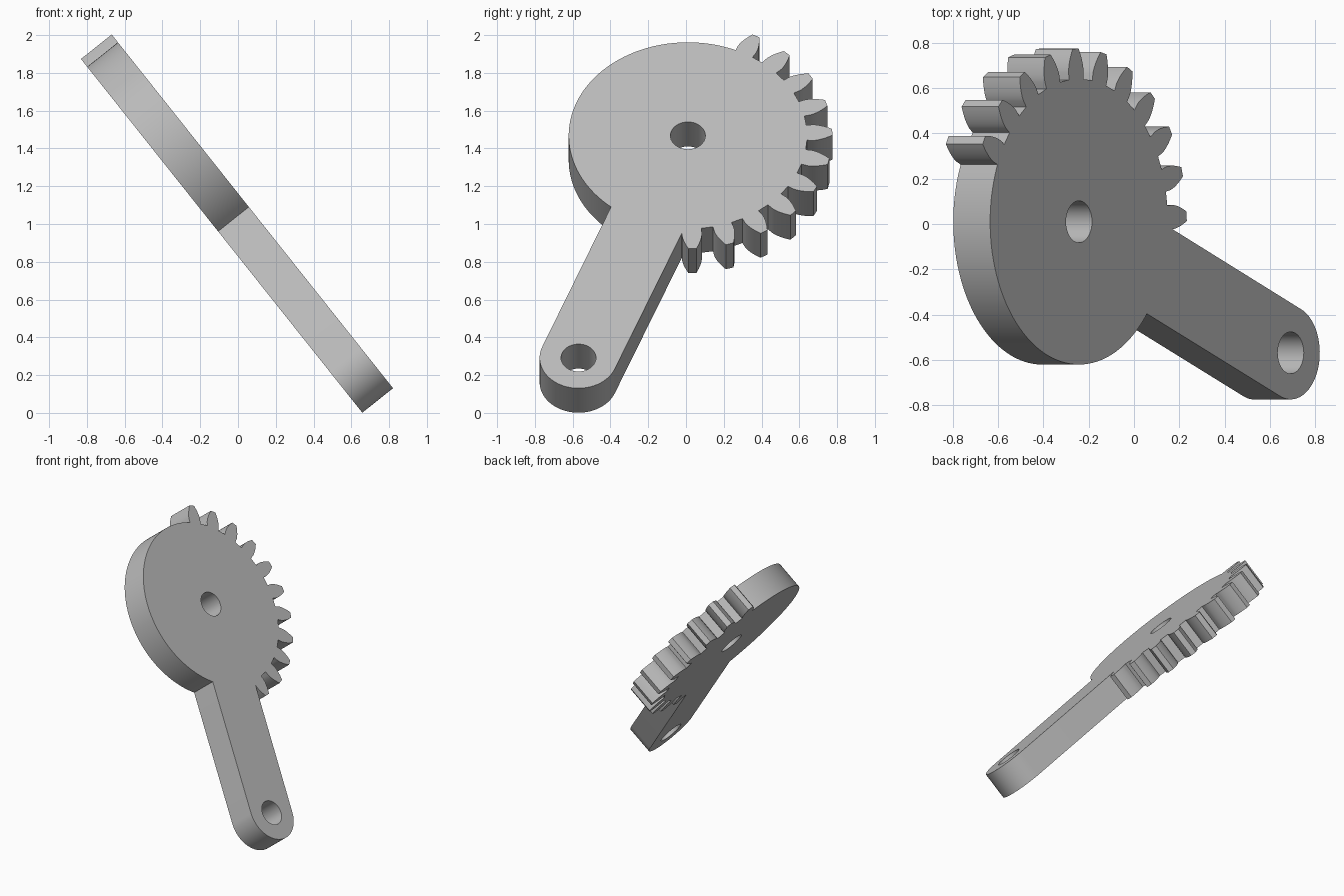
import bpy, bmesh
from math import sin, cos, tan, acos, asin, radians, pi
from mathutils import Matrix, Vector

cube = bpy.data.objects.get("Cube")
if cube:
    bpy.data.objects.remove(cube, do_unlink=True)

THICK = 0.208
ROOT, BASE, PITCH, TIP = 0.631, 0.663, 0.706, 0.765
PITCH_STEP, TEETH, FIRST = radians(15), 11, radians(61.8)
ARM_END = Vector((-0.579, -1.503))
ARM_R, HOLE_R = 0.206, 0.0925


def polar(r, a, c=(0, 0)):
    return (c[0] + r * cos(a), c[1] + r * sin(a))


def arc(r, a0, a1, n, c=(0, 0)):
    return [polar(r, a0 + (a1 - a0) * i / n, c) for i in range(n + 1)]


def inv(r):
    a = acos(min(1, BASE / r))
    return tan(a) - a


def half_angle(r):
    return PITCH_STEP / 4 + inv(PITCH) - inv(r)


def tooth(a, skip_first_root):
    """Involute tooth outline, counter-clockwise."""
    radii = [BASE + (TIP - BASE) * i / 8 for i in range(9)]
    pts = [] if skip_first_root else [polar(ROOT, a - half_angle(BASE))]
    pts += [polar(r, a - half_angle(r)) for r in radii]
    pts += [polar(r, a + half_angle(r)) for r in reversed(radii)]
    return pts + [polar(ROOT, a + half_angle(BASE))]


# Outline: toothed sector, plain rim, then the lever arm
outline = []
for i in reversed(range(TEETH)):
    outline += tooth(FIRST - i * PITCH_STEP, i == TEETH - 1)
arm_angle = Vector((1, 0)).angle_signed(ARM_END) * -1
rim_end = arm_angle + 2 * pi - asin(ARM_R / ROOT)
outline += arc(ROOT, FIRST + half_angle(BASE), rim_end, 64)[1:]
outline += arc(ARM_R, arm_angle - pi / 2, arm_angle + pi / 2, 32, ARM_END)

# Flat plate with the pivot hole and the arm hole, extruded to thickness
bm = bmesh.new()
loops = [outline, arc(HOLE_R, 0, 2 * pi, 40)[:-1], arc(HOLE_R, 0, 2 * pi, 40, ARM_END)[:-1]]
for pts in loops:
    vs = [bm.verts.new((x, y, 0)) for x, y in pts]
    for j, v in enumerate(vs):
        bm.edges.new((v, vs[j - 1]))
bmesh.ops.triangle_fill(bm, edges=bm.edges[:], use_beauty=True, normal=(0, 0, 1))
ext = bmesh.ops.extrude_face_region(bm, geom=bm.faces[:], use_keep_orig=True)
bmesh.ops.translate(bm, vec=(0, 0, -THICK),
                    verts=[g for g in ext["geom"] if isinstance(g, bmesh.types.BMVert)])
bmesh.ops.recalc_face_normals(bm, faces=bm.faces[:])
mesh = bpy.data.meshes.new("gear_lever")
bm.to_mesh(mesh)
bm.free()

# Tilt the plate: its local x runs along world y, its face looks up and to +x
lever = bpy.data.objects.new("gear_lever", mesh)
bpy.context.collection.objects.link(lever)
tilt = radians(38.5)
lever.matrix_world = Matrix((
    (0, -sin(tilt), cos(tilt), -0.243),
    (1, 0, 0, 0.010),
    (0, cos(tilt), sin(tilt), 1.468),
    (0, 0, 0, 1)))

# Plain grey metal
grey = bpy.data.materials.new("plain_grey")
grey.use_nodes = True
colour = (0.5, 0.5, 0.5, 1)
grey.diffuse_color = colour
grey.node_tree.nodes["Principled BSDF"].inputs["Base Color"].default_value = colour
mesh.materials.append(grey)

bpy.context.view_layer.objects.active = lever
lever.select_set(True)
bpy.ops.object.shade_smooth_by_angle(angle=radians(25))
